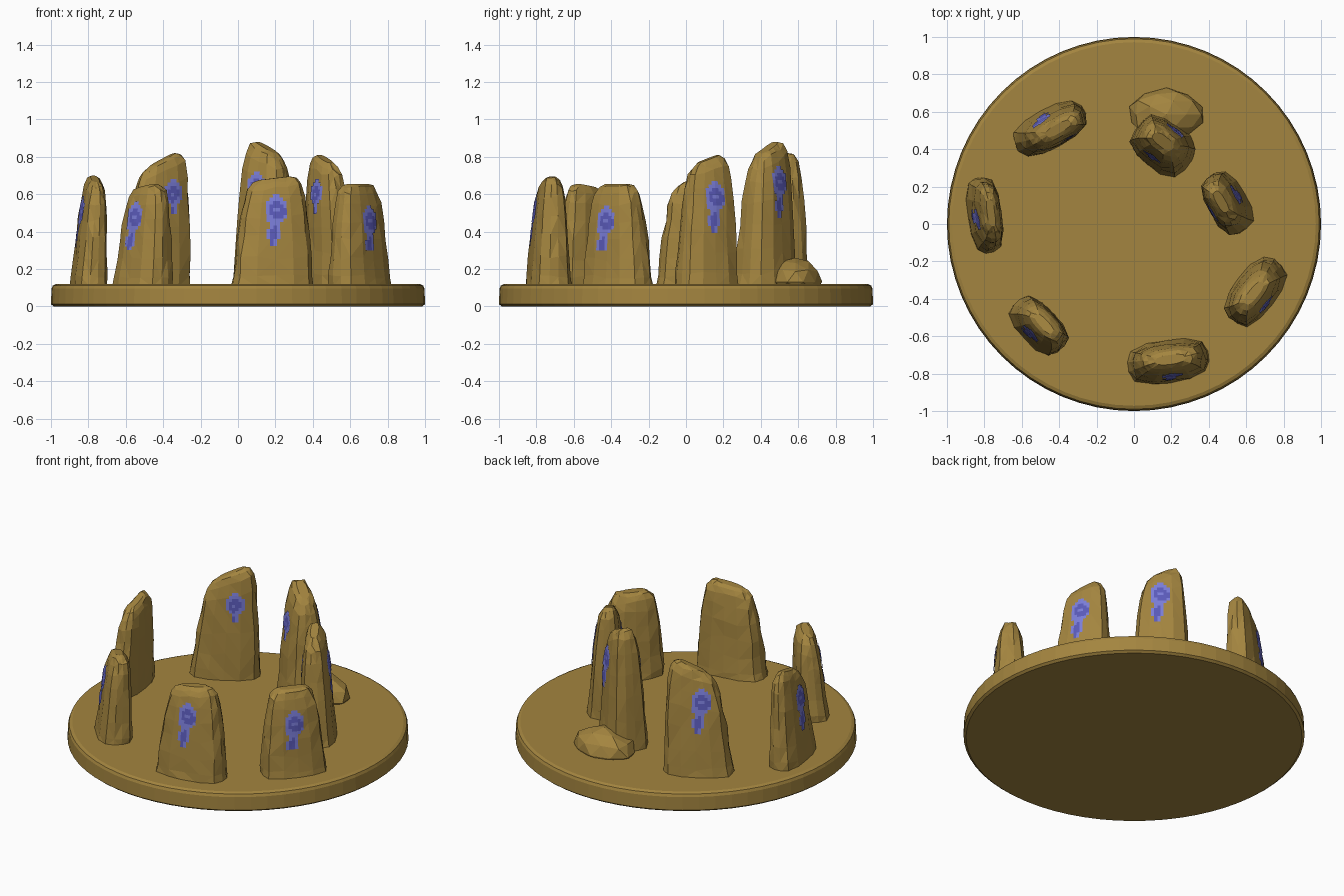
import bpy, bmesh, math, random
from mathutils import Vector
from mathutils.bvhtree import BVHTree

if "Cube" in bpy.data.objects:
    bpy.data.objects.remove(bpy.data.objects["Cube"])

random.seed(4)


def material(name, rgb):
    m = bpy.data.materials.new(name)
    m.diffuse_color = (*rgb, 1)
    m.use_nodes = True
    m.node_tree.nodes["Principled BSDF"].inputs["Base Color"].default_value = m.diffuse_color
    return m


STONE = material("ochre_stone", (0.37, 0.235, 0.050))
LIGHT = material("light_blue", (0.20, 0.21, 0.70))
DARK = material("deep_blue", (0.105, 0.105, 0.50))


def finish(bm, name, mats):
    me = bpy.data.meshes.new(name)
    bm.to_mesh(me)
    for m in mats:
        me.materials.append(m)
    ob = bpy.data.objects.new(name, me)
    bpy.context.collection.objects.link(ob)
    return ob


# Round base slab with softened rim
bm = bmesh.new()
rings = []
N = 64
for z, r in ((0.0, 0.985), (0.012, 1.0), (0.095, 0.997), (0.112, 0.99), (0.12, 0.972)):
    rings.append([bm.verts.new((r * math.cos(2 * math.pi * i / N),
                                r * math.sin(2 * math.pi * i / N), z)) for i in range(N)])
for a, b in zip(rings, rings[1:]):
    for i in range(N):
        bm.faces.new((a[i], a[(i + 1) % N], b[(i + 1) % N], b[i]))
bm.faces.new(rings[0][::-1])
bm.faces.new(rings[-1])
finish(bm, "round_base", [STONE])

# Painted mark: L = light, D = deep blue, . = nothing
TALL_MARK = ["..LL..",
             ".LLLL.",
             "LLDDLL",
             "LDDDDL",
             "LDLLDD",
             "LDDDDD",
             "LLDDDL",
             "LLLLL.",
             ".LLL..",
             ".LDL..",
             "LDDL..",
             "LDDL..",
             "LDDL..",
             ".DL...",
             ".DL..."]
SHORT_MARK = ["..LL..", ".LLLL.", "LLDDLL", "LDDDDL", "LDLDDL", "LDDDLL", ".LDLL.", "..LL..", "..DL..", "..DL.."]


def mark(name, tree, centre, normal, offset, top, rows):
    """Thin patch of small cells laid on the stone by ray casting."""
    cell = 0.0185
    right = (-normal).cross(Vector((0, 0, 1)))
    bm = bmesh.new()
    cache = {}

    def corner(c, r):
        if (c, r) not in cache:
            p = centre + right * (offset + (c - 3) * cell) + normal * 0.6
            p.z = top - r * cell
            hit = tree.ray_cast(p, -normal)[0]
            cache[c, r] = bm.verts.new(hit + normal * 0.005) if hit else None
        return cache[c, r]

    for r, row in enumerate(rows):
        for c, ch in enumerate(row):
            if ch == ".":
                continue
            vs = [corner(c, r + 1), corner(c + 1, r + 1), corner(c + 1, r), corner(c, r)]
            if all(vs):
                bm.faces.new(vs).material_index = 0 if ch == "L" else 1
    for v in [v for v in bm.verts if not v.link_faces]:
        bm.verts.remove(v)
    finish(bm, name, [LIGHT, DARK])


# Height fraction, width scale, thickness scale of a standing stone
PROFILE = ((0, 1.0, 1.0), (0.1, 0.97, 0.95), (0.27, 0.93, 0.88), (0.46, 0.88, 0.81),
           (0.64, 0.82, 0.74), (0.8, 0.75, 0.65), (0.91, 0.66, 0.54), (0.97, 0.53, 0.40), (1.0, 0.36, 0.22))
Z0 = 0.105


def standing_stone(name, x, y, deg, half_w, half_t, top, slope, shift, marks):
    a = math.radians(deg)
    u = Vector((math.cos(a), math.sin(a), 0))
    v = Vector((-math.sin(a), math.cos(a), 0))
    base = Vector((x, y, 0))
    n = 14
    bm = bmesh.new()
    rings = []
    for t, su, sv in PROFILE:
        ring = []
        for i in range(n):
            q = 2 * math.pi * (i + 0.5) / n
            c, s = math.cos(q), math.sin(q)
            k = (abs(c) ** 3.2 + abs(s) ** 3.2) ** (-1 / 3.2)   # rounded rectangle
            k *= 1 + random.uniform(-0.045, 0.03)
            pu, pv = c * k * half_w * su, s * k * half_t * sv
            p = base + u * pu + v * pv + Vector((shift[0], shift[1], 0)) * t
            p.z = t * (top - Z0) + slope * pu * t * t
            if 0 < t < 1:
                p.z += random.uniform(-0.012, 0.012)
            ring.append(bm.verts.new(p))
        rings.append(ring)
    for r0, r1 in zip(rings, rings[1:]):
        for i in range(n):
            bm.faces.new((r0[i], r0[(i + 1) % n], r1[(i + 1) % n], r1[i]))
    bm.faces.new(rings[0][::-1])
    bm.faces.new(rings[-1])
    # Fit the peak to the wanted height
    peak = max(p.co.z for p in bm.verts)
    for p in bm.verts:
        p.co.z = Z0 + p.co.z * (top - Z0) / peak
    bmesh.ops.triangulate(bm, faces=bm.faces[:])
    tree = BVHTree.FromBMesh(bm)
    finish(bm, name, [STONE])
    outward = v if v.dot(base) > 0 else -v
    for side, offset, mark_top, rows in marks:
        label = "outer" if side > 0 else "inner"
        mark(f"{name}_{label}_mark", tree, base, outward * side, offset, mark_top, rows)


# Ring of seven stones
T, S = TALL_MARK, SHORT_MARK
standing_stone("left_stone", -0.80, 0.05, 98, 0.205, 0.092, 0.70, 0.25, (0.035, 0.01),
               [(1, 0.02, 0.59, T)])
standing_stone("back_left_stone", -0.45, 0.51, 29, 0.205, 0.108, 0.82, 0.5, (0.045, 0.0),
               [(1, 0.02, 0.67, T), (-1, 0.07, 0.68, S)])
standing_stone("back_stone", 0.155, 0.42, -38, 0.175, 0.135, 0.88, -0.5, (0.0, 0.02),
               [(1, 0.0, 0.75, T), (-1, -0.01, 0.72, S)])
standing_stone("right_stone", 0.50, 0.11, -60, 0.175, 0.108, 0.81, -0.35, (-0.035, 0.01),
               [(1, 0.02, 0.67, T), (-1, 0.0, 0.68, S)])
standing_stone("front_right_stone", 0.65, -0.36, 52, 0.20, 0.115, 0.655, 0.0, (-0.01, -0.01),
               [(1, -0.02, 0.54, T[:13])])
standing_stone("front_stone", 0.185, -0.735, 8, 0.22, 0.115, 0.695, 0.12, (0.01, 0.01),
               [(1, 0.01, 0.60, T)])
standing_stone("front_left_stone", -0.51, -0.545, -47, 0.178, 0.105, 0.655, 0.15, (0.03, 0.01),
               [(1, 0.0, 0.56, T[:14])])

# Low boulder behind the back stone
bm = bmesh.new()
bmesh.ops.create_icosphere(bm, subdivisions=2, radius=1)
for p in bm.verts:
    k = random.uniform(0.94, 1.05)
    p.co = Vector((0.175 + p.co.x * 0.205 * k, 0.585 + p.co.y * 0.138 * k,
                   max(0.105, 0.13 + p.co.z * 0.125 * k)))
finish(bm, "low_boulder", [STONE])
